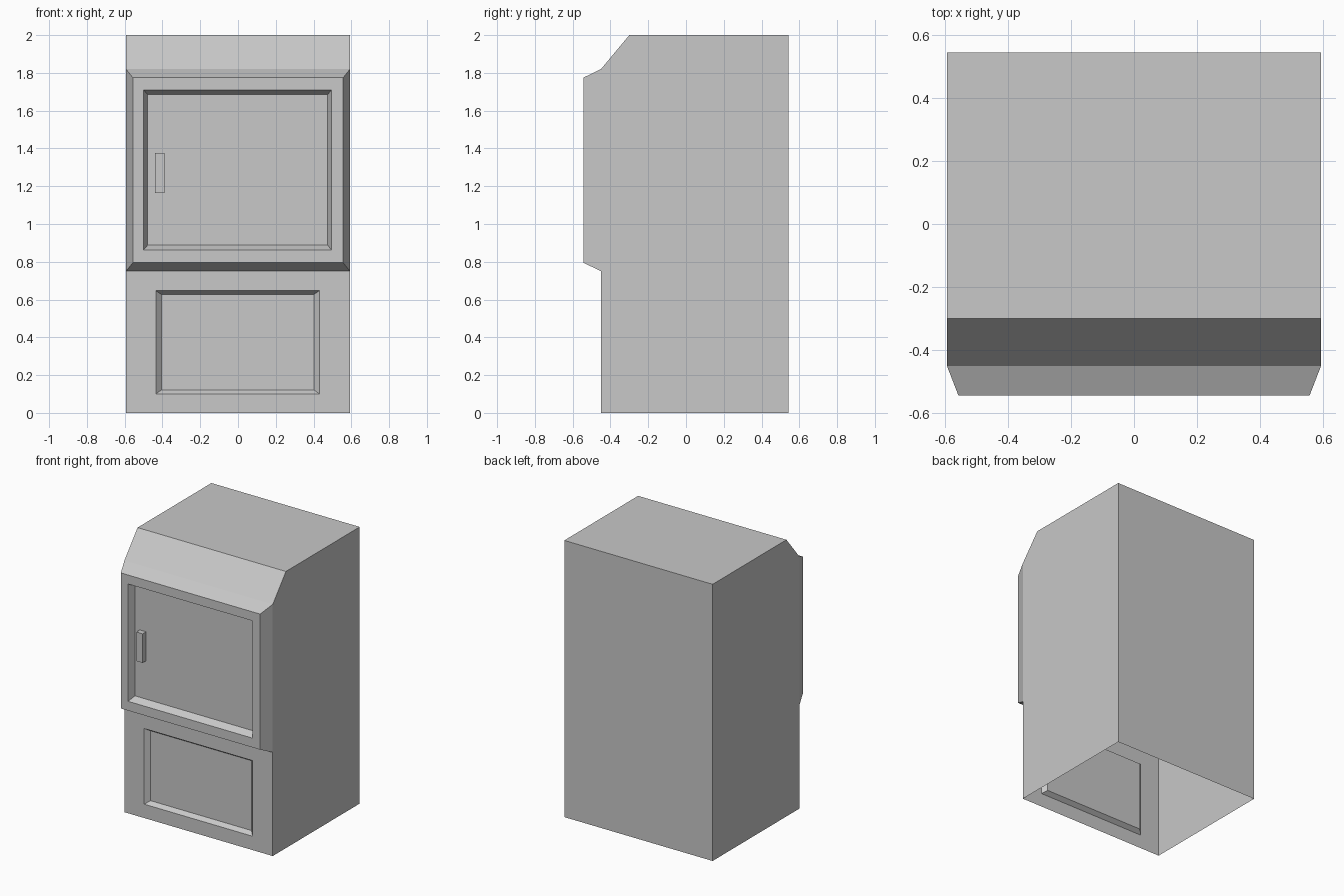
import bpy
import bmesh

if "Cube" in bpy.data.objects:
    bpy.data.objects.remove(bpy.data.objects["Cube"])

grey = bpy.data.materials.new("plain grey")
grey.use_nodes = True
tone = (0.58, 0.58, 0.58, 1)
grey.diffuse_color = tone
grey.node_tree.nodes["Principled BSDF"].inputs["Base Color"].default_value = tone

HALF = 0.593    # half width
BACK = 0.543    # rear wall
FRONT = -0.45   # main front plane
DOOR = -0.543   # raised door plane
SPLIT, BROW = 0.75, 1.82   # bottom and top of the raised door


def finish(name, bm):
    mesh = bpy.data.meshes.new(name)
    bm.to_mesh(mesh)
    bm.free()
    mesh.materials.append(grey)
    obj = bpy.data.objects.new(name, mesh)
    bpy.context.collection.objects.link(obj)
    return obj


def nested_panel(name, rings):
    """Join rectangles (x0, x1, z0, z1, y) from outside to inside and fill the last."""
    bm = bmesh.new()
    last = None
    for x0, x1, z0, z1, y in rings:
        ring = [bm.verts.new((x, y, z))
                for x, z in ((x0, z0), (x1, z0), (x1, z1), (x0, z1))]
        if last:
            for i in range(4):
                j = (i + 1) % 4
                bm.faces.new((last[i], last[j], ring[j], ring[i]))
        last = ring
    bm.faces.new(last)
    return finish(name, bm)


# Shell: side profile stretched across the width, open underneath and in front
profile = [(FRONT, 0), (BACK, 0), (BACK, 2), (-0.30, 2), (FRONT, BROW), (FRONT, SPLIT)]
bm = bmesh.new()
right = [bm.verts.new((HALF, y, z)) for y, z in profile]
left = [bm.verts.new((-HALF, y, z)) for y, z in profile]
bm.faces.new(right)
bm.faces.new(left[::-1])
for i in (1, 2, 3):     # back, top, sloping brow
    bm.faces.new((right[i + 1], right[i], left[i], left[i + 1]))
finish("cabinet_shell", bm)

# Raised upper door with a sunken panel
nested_panel("upper_door", [
    (-HALF, HALF, SPLIT, BROW, FRONT),
    (-0.557, 0.557, 0.795, 1.775, DOOR),
    (-0.5, 0.495, 0.862, 1.71, DOOR),
    (-0.478, 0.475, 0.888, 1.685, DOOR + 0.05),
])

# Lower front with a shallow sunken panel
nested_panel("lower_front", [
    (-HALF, HALF, 0, SPLIT, FRONT),
    (-0.435, 0.432, 0.10, 0.647, FRONT),
    (-0.405, 0.402, 0.122, 0.627, FRONT + 0.03),
])

# Door handle
bm = bmesh.new()
bmesh.ops.create_cube(bm, size=1)
bmesh.ops.scale(bm, vec=(0.05, 0.04, 0.21), verts=bm.verts)
bmesh.ops.translate(bm, vec=(-0.415, DOOR + 0.03, 1.27), verts=bm.verts)
finish("door_handle", bm)
